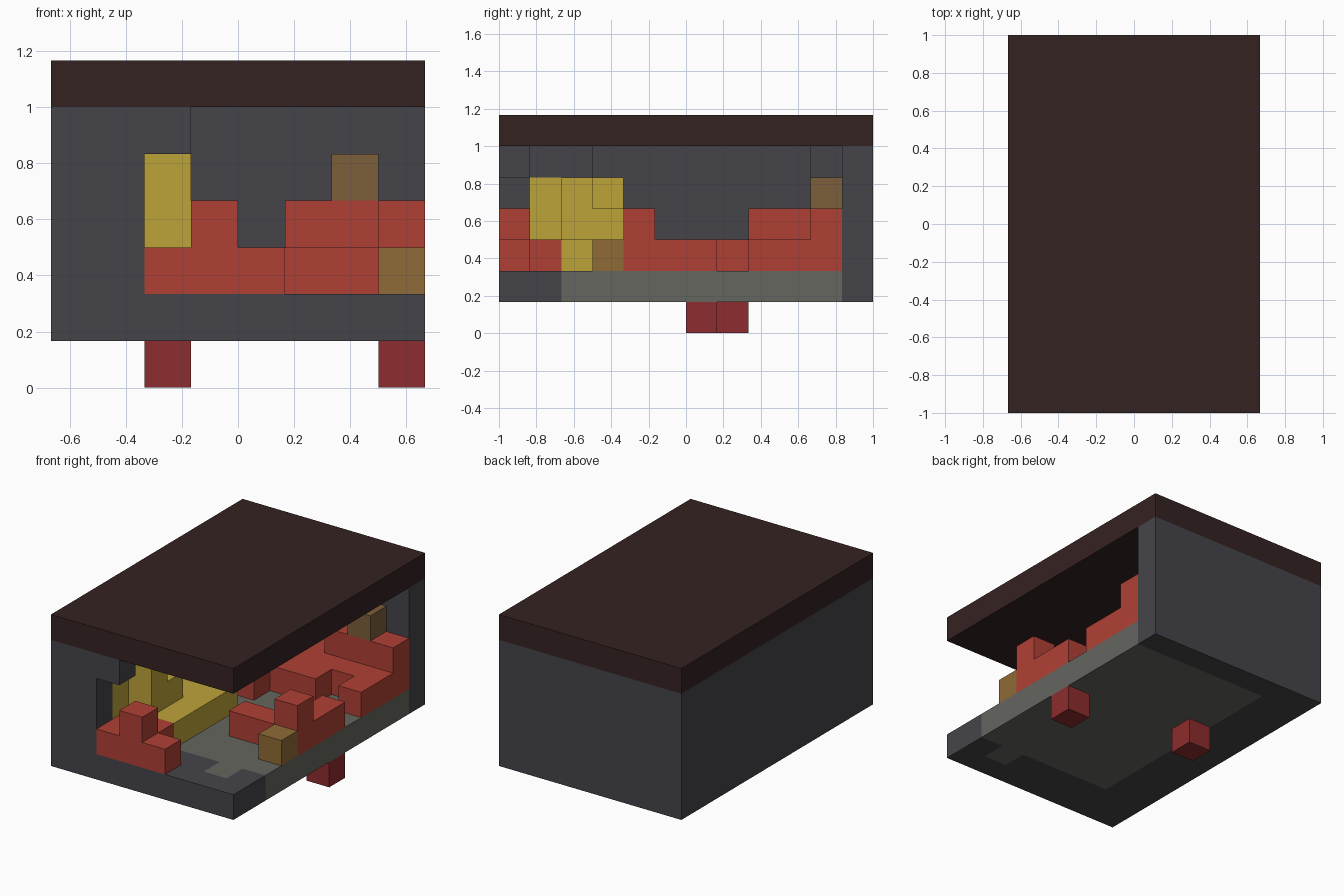
import bpy
import bmesh
from mathutils import Vector

UNIT = 1 / 6                        # edge length of one building block
ORIGIN = Vector((-4, -6, 0))        # block grid corner, in units

default_cube = bpy.data.objects.get("Cube")
if default_cube:
    bpy.data.objects.remove(default_cube, do_unlink=True)


def linear(channel):
    c = channel / 255
    return c / 12.92 if c <= 0.04045 else ((c + 0.055) / 1.055) ** 2.4


def make_material(name, red, green, blue):
    color = (linear(red), linear(green), linear(blue), 1)
    material = bpy.data.materials.new(name)
    material.use_nodes = True
    material.diffuse_color = color
    shader = material.node_tree.nodes["Principled BSDF"]
    shader.inputs["Base Color"].default_value = color
    shader.inputs["Roughness"].default_value = 0.9
    return material


roof_brown = make_material("dark roof brown", 53, 34, 34)
wall_grey = make_material("wall grey", 69, 68, 73)
floor_green = make_material("greenish floor grey", 101, 102, 95)
brick_red = make_material("brick red", 176, 64, 53)
foot_red = make_material("deep foot red", 141, 44, 46)
yellow = make_material("mustard yellow", 190, 163, 58)
ochre = make_material("ochre brown", 143, 107, 54)
umber = make_material("umber brown", 124, 94, 58)


def box(x, y, z, width=1, depth=1, height=1):
    """Set of grid cells filling a box."""
    return {(i, j, k) for i in range(x, x + width)
            for j in range(y, y + depth) for k in range(z, z + height)}


def build(name, material, cells):
    """Outer skin of a set of cells, with flat areas merged."""
    bm = bmesh.new()
    for cell in sorted(cells):
        base = Vector(cell)
        for axis in range(3):
            for side in (0, 1):
                step = Vector((0, 0, 0))
                step[axis] = 2 * side - 1
                if tuple(int(c) for c in base + step) in cells:
                    continue
                u, v = Vector((0, 0, 0)), Vector((0, 0, 0))
                u[(axis + 1) % 3] = v[(axis + 2) % 3] = 1
                start = base + (step if side else Vector((0, 0, 0)))
                corners = [start, start + u, start + u + v, start + v]
                if not side:
                    corners.reverse()
                bm.faces.new([bm.verts.new((c + ORIGIN) * UNIT) for c in corners])
    bmesh.ops.remove_doubles(bm, verts=bm.verts, dist=UNIT / 100)
    bmesh.ops.dissolve_limit(bm, angle_limit=0.01, verts=bm.verts, edges=bm.edges)
    mesh = bpy.data.meshes.new(name)
    bm.to_mesh(mesh)
    bm.free()
    mesh.materials.append(material)
    obj = bpy.data.objects.new(name, mesh)
    bpy.context.collection.objects.link(obj)
    return obj


# Roof slab
build("roof", roof_brown, box(0, 0, 6, 8, 12))

# Floor: a pale panel with a locking tab, set in a dark rim
panel = box(2, 2, 1, 6, 9) | box(6, 1, 1)
build("floor_panel", floor_green, panel)

# Closed side, back and partial front walls, in one shell with the floor rim
shell = box(0, 0, 1, 8, 12) - panel
shell |= box(0, 0, 2, 1, 12, 4)         # side wall
shell |= box(0, 11, 2, 8, 1, 4)         # back wall
shell |= box(0, 0, 2, 2, 1, 4)          # front wall
shell |= box(2, 0, 5)                   # front wall overhang
shell |= box(1, 1, 5, 1, 2) | box(1, 10, 5)   # corner fillers
build("wall_shell", wall_grey, shell)

# Feet
build("right_foot", foot_red, box(2, 7, 0))
build("left_foot", foot_red, box(7, 6, 0))

# Red block pieces
build("front_red_piece", brick_red,
      box(2, 0, 2, 3) | box(3, 0, 3) | box(2, 1, 2, 2))
build("side_red_piece", brick_red,
      box(5, 4, 2, 3) | box(7, 4, 3) | box(7, 5, 2, 1, 2))
build("back_red_piece", brick_red,
      box(3, 7, 2) | box(3, 8, 2, 3, 3) | box(6, 9, 2, 2, 2) | box(7, 8, 2)
      | box(5, 10, 3, 3) | box(3, 8, 3, 1, 2))

# Yellow stack against the side wall
build("yellow_stack", yellow,
      box(1, 2, 2, 3, 4) | box(1, 1, 2, 1, 3, 3)
      | box(2, 2, 3, 1, 1, 2) | box(2, 3, 3))

# Single brown blocks
build("front_brown_block", ochre, box(7, 3, 2))
build("back_brown_block", umber, box(6, 10, 4))
